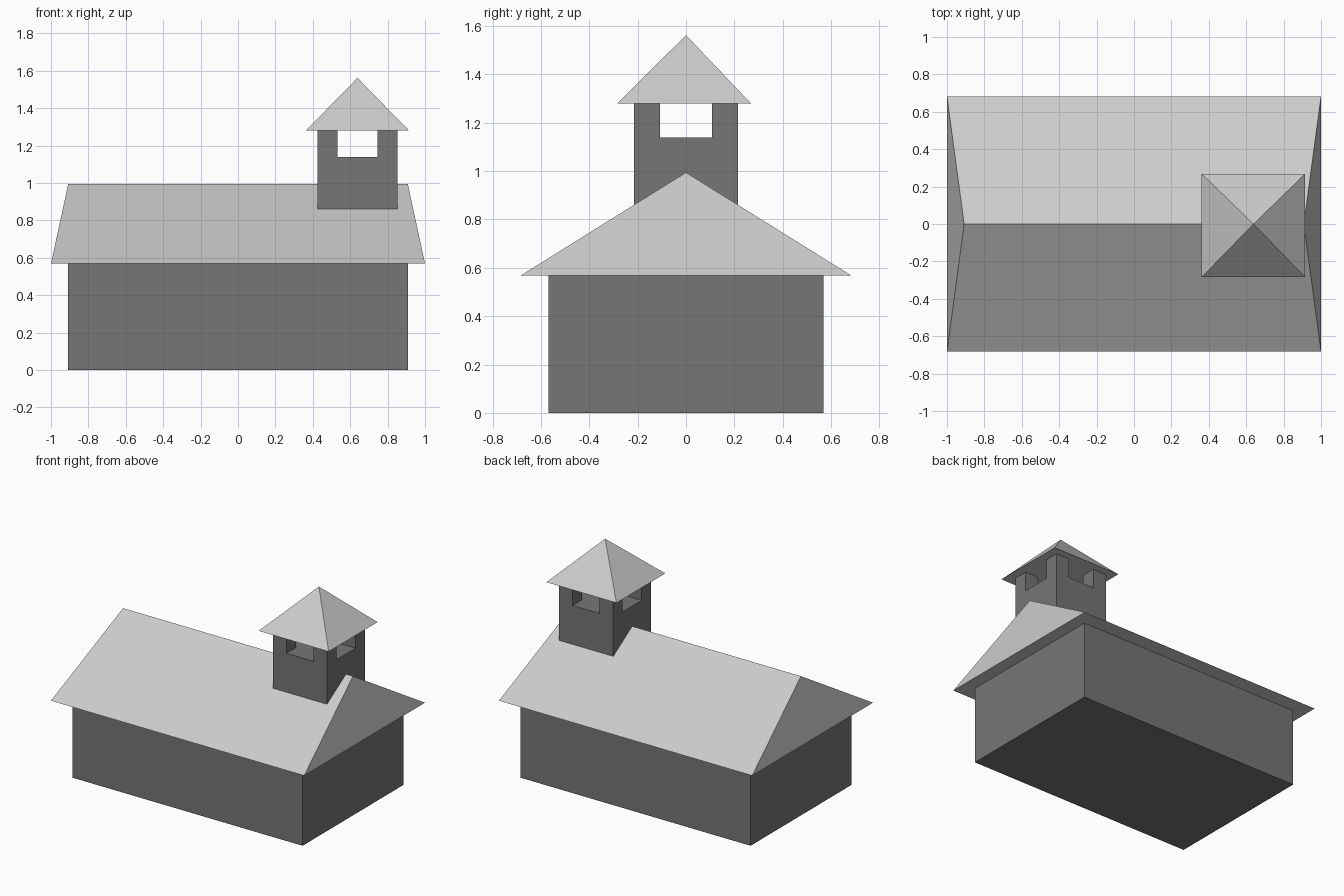
import bpy

if "Cube" in bpy.data.objects:
    bpy.data.objects.remove(bpy.data.objects["Cube"])

BOX_FACES = [(3, 2, 1, 0), (4, 5, 6, 7), (0, 1, 5, 4),
             (1, 2, 6, 5), (2, 3, 7, 6), (3, 0, 4, 7)]

# Dark grey for the walls and tower; the roofs stay default grey
dark = bpy.data.materials.new("dark_grey")
dark.diffuse_color = (0.18, 0.18, 0.18, 1)
dark.use_nodes = True
dark.node_tree.nodes["Principled BSDF"].inputs["Base Color"].default_value = dark.diffuse_color


def make_object(name, verts, faces, material=None):
    mesh = bpy.data.meshes.new(name)
    mesh.from_pydata(verts, [], faces)
    mesh.update()
    if material:
        mesh.materials.append(material)
    obj = bpy.data.objects.new(name, mesh)
    bpy.context.collection.objects.link(obj)
    return obj


def rect(x0, x1, y0, y1, z):
    return [(x0, y0, z), (x1, y0, z), (x1, y1, z), (x0, y1, z)]


def box(name, x0, x1, y0, y1, z0, z1):
    return make_object(name, rect(x0, x1, y0, y1, z0) + rect(x0, x1, y0, y1, z1),
                       BOX_FACES, dark)


EAVE, RIDGE = 0.569, 0.994
TX, TOWER, GAP = 0.639, 0.214, 0.107      # tower centre x, half width, half opening
SILL, TOWER_TOP, PEAK = 1.138, 1.28, 1.562

# Main hall
box("walls", -0.908, 0.908, -0.568, 0.568, 0, EAVE)

# Main roof with slightly sloped ends and a closed soffit
make_object("main_roof",
            rect(-1, 1, -0.682, 0.682, EAVE) + [(-0.908, 0, RIDGE), (0.908, 0, RIDGE)],
            [(3, 2, 1, 0), (0, 1, 5, 4), (2, 3, 4, 5), (1, 2, 5), (3, 0, 4)])

# Bell tower, cut through both ways so four corner posts remain
tower = box("bell_tower", TX - TOWER, TX + TOWER, -TOWER, TOWER, 0.8, TOWER_TOP)
for axis, (hx, hy) in {"x": (0.4, GAP), "y": (GAP, 0.4)}.items():
    cutter = box("opening_cutter_" + axis, TX - hx, TX + hx, -hy, hy, SILL, TOWER_TOP + 0.1)
    cutter.hide_render = True
    cutter.hide_set(True)
    cut = tower.modifiers.new("opening_" + axis, "BOOLEAN")
    cut.operation = "DIFFERENCE"
    cut.solver = "EXACT"
    cut.object = cutter

# Pyramid tower roof
make_object("tower_roof",
            rect(0.362, 0.915, -0.284, 0.268, TOWER_TOP) + [(TX, 0, PEAK)],
            [(3, 2, 1, 0)] + [(i, (i + 1) % 4, 4) for i in range(4)])
